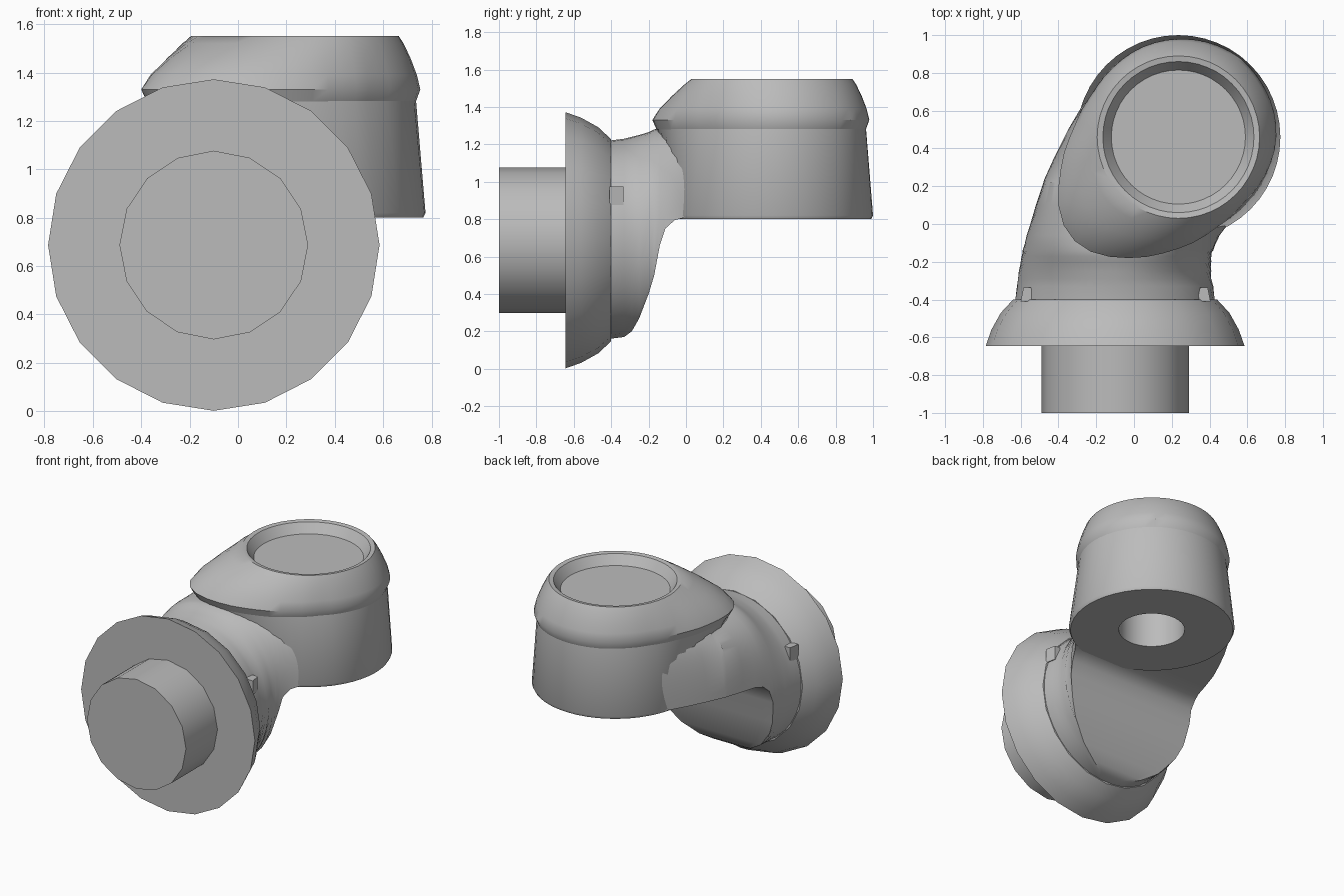
import bpy, bmesh
from math import sin, cos, asin, pi, atan2, hypot, copysign

old = bpy.data.objects.get("Cube")
if old:
    bpy.data.objects.remove(old, do_unlink=True)

grey = bpy.data.materials.new("plain grey")
grey.use_nodes = True
grey.diffuse_color = (0.5, 0.5, 0.5, 1)
grey.node_tree.nodes["Principled BSDF"].inputs["Base Color"].default_value = (0.5, 0.5, 0.5, 1)


def loft(name, loops, angle=35):
    """Skin a row of equal closed loops and close both ends."""
    bm = bmesh.new()
    rings = [[bm.verts.new(p) for p in loop] for loop in loops]
    n = len(rings[0])
    for a, b in zip(rings, rings[1:]):
        for i in range(n):
            j = (i + 1) % n
            bm.faces.new((a[i], a[j], b[j], b[i]))
    bm.faces.new(rings[0])
    bm.faces.new(rings[-1])
    bmesh.ops.recalc_face_normals(bm, faces=bm.faces)
    mesh = bpy.data.meshes.new(name)
    bm.to_mesh(mesh)
    bm.free()
    mesh.materials.append(grey)
    ob = bpy.data.objects.new(name, mesh)
    bpy.context.collection.objects.link(ob)
    bpy.ops.object.select_all(action="DESELECT")
    ob.select_set(True)
    bpy.context.view_layer.objects.active = ob
    bpy.ops.object.shade_smooth_by_angle(angle=angle * pi / 180)
    return ob


# Horizontal pipe axis and vertical head axis
PX, PZ = -0.1, 0.687
HX, HY = 0.235, 0.46
SIDES = 48


def pipe_ring(r, y, n):
    return [(PX + r * sin(2 * pi * i / n), y, PZ + r * cos(2 * pi * i / n)) for i in range(n)]


def radii(points):
    """Resample an outline as distances from the head axis."""
    polar = sorted((atan2(y - HY, x - HX), hypot(x - HX, y - HY)) for x, y in points)
    polar = [(polar[-1][0] - 2 * pi, polar[-1][1])] + polar + [(polar[0][0] + 2 * pi, polar[0][1])]
    out = []
    for i in range(SIDES):
        a = -pi + 2 * pi * i / SIDES
        for (a0, r0), (a1, r1) in zip(polar, polar[1:]):
            if a0 <= a <= a1:
                out.append(r0 + (r1 - r0) * (a - a0) / (a1 - a0))
                break
    return out


def head_ring(rs, z, scale=1):
    return [(HX + scale * r * cos(-pi + 2 * pi * i / SIDES),
             HY + scale * r * sin(-pi + 2 * pi * i / SIDES), z) for i, r in enumerate(rs)]


def circle(r):
    return [r] * SIDES


def blend(a, b, t):
    return [p + (q - p) * t for p, q in zip(a, b)]


def neck_ring(y, left, right, low, top, power, arc=40, flat=12):
    """Rounded section with a straight lower edge at the height low."""
    mid, half = (left + right) / 2, (right - left) / 2
    if low > PZ:
        start = asin(((low - PZ) / (top - PZ)) ** (power / 2))
    else:
        start = -asin((PZ - low) / 0.53)
    ring = []
    for i in range(arc + 1):
        a = start + (pi - 2 * start) * i / arc
        e, height = (2 / power, top - PZ) if a > 0 and sin(a) > 0 else (1, 0.53)
        ring.append((mid + half * copysign(abs(cos(a)) ** e, cos(a)), y,
                     PZ + height * copysign(abs(sin(a)) ** e, sin(a))))
    x0, x1 = ring[-1][0], ring[0][0]
    return ring + [(x0 + (x1 - x0) * i / flat, y, low) for i in range(1, flat)]


# Spigot and flared flange
loft("spigot", [pipe_ring(0.39, -1, 16), pipe_ring(0.39, -0.6, 16)])
loft("flange", [pipe_ring(r, y, 20) for r, y in
                ((0.685, -0.645), (0.655, -0.56), (0.605, -0.47), (0.54, -0.4))])

# Neck: round at the flange, scooped below, running into the side of the head
loft("neck", [neck_ring(*s) for s in (
    (-0.41, -0.63, 0.43, 0.16, 1.22, 2), (-0.33, -0.62, 0.42, 0.17, 1.23, 2),
    (-0.29, -0.615, 0.41, 0.2, 1.24, 2), (-0.25, -0.61, 0.41, 0.27, 1.25, 2.1),
    (-0.2, -0.6, 0.41, 0.4, 1.265, 2.2), (-0.17, -0.595, 0.41, 0.5, 1.28, 2.3),
    (-0.14, -0.59, 0.42, 0.66, 1.285, 2.4), (-0.11, -0.58, 0.43, 0.75, 1.285, 2.6),
    (-0.06, -0.57, 0.455, 0.795, 1.285, 2.8), (0, -0.55, 0.5, 0.81, 1.285, 3.1),
    (0.1, -0.52, 0.6, 0.81, 1.285, 3.8), (0.22, -0.48, 0.6, 0.81, 1.285, 4.5),
    (0.24, -0.475, 0, 0.81, 1.285, 2.6), (0.36, -0.42, 0, 0.81, 1.285, 2.6),
    (0.5, -0.35, 0, 0.81, 1.285, 2.6), (0.66, -0.255, 0, 0.81, 1.285, 2.6))])

# Cap outline: a rounded drop leaning towards the flange
drop = radii([(0.75, 0.42), (0.75, 0.55), (0.68, 0.74), (0.56, 0.88), (0.4, 0.96), (0.23, 0.98),
              (0.05, 0.94), (-0.1, 0.84), (-0.22, 0.69), (-0.32, 0.5), (-0.39, 0.27), (-0.4, 0.1),
              (-0.36, -0.04), (-0.27, -0.13), (-0.15, -0.17), (-0.02, -0.18), (0.2, -0.14),
              (0.42, -0.03), (0.58, 0.11), (0.69, 0.25)])

# Head body: round base with a bore in its underside
loft("head_body", [head_ring(drop, 1.29, 0.965), head_ring(circle(0.54), 0.82),
                   head_ring(circle(0.53), 0.8), head_ring(circle(0.215), 0.8),
                   head_ring(circle(0.215), 1.2)])

# Cap with rounded shoulder and a dished top
rim = circle(0.43)
loft("cap", [head_ring(drop, 1.28, 0.965), head_ring(drop, 1.33)]
     + [head_ring(blend(drop, rim, t), z) for t, z in
        ((0.16, 1.39), (0.46, 1.46), (0.78, 1.52), (1, 1.55))]
     + [head_ring(circle(0.4), 1.545), head_ring(circle(0.355), 1.48)])

# Small lugs on both sides of the neck behind the flange
for name, x in (("right_lug", -0.565), ("left_lug", 0.37)):
    loft(name, [[(x + sx * w, y, 0.925 + sz * 0.05) for sx, sz in
                 ((-1, -1), (1, -1), (1, 1), (-1, 1))]
                for y, w in ((-0.41, 0.035), (-0.335, 0.02))])
